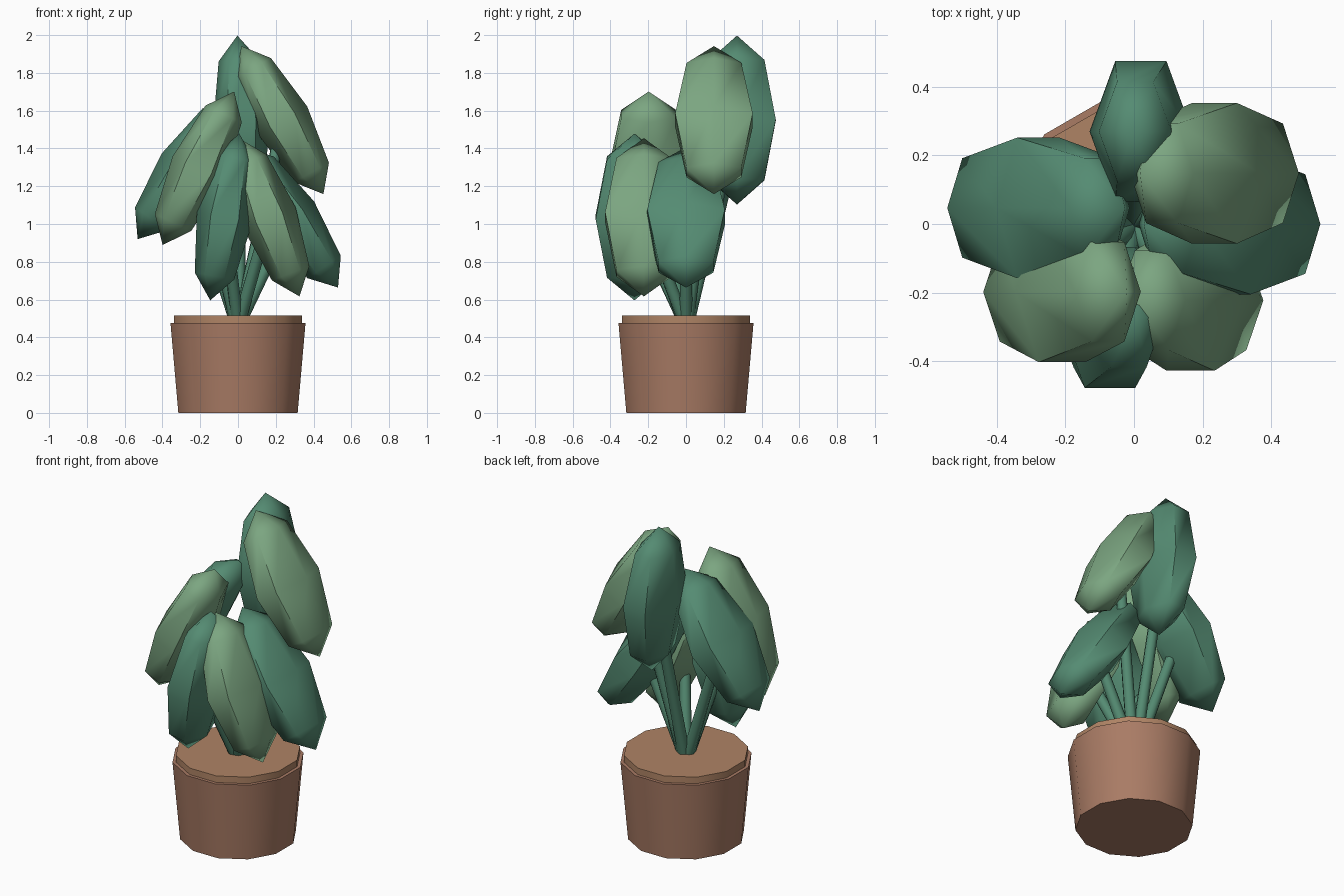
import bpy, bmesh
from math import sin, cos, pi, radians
from mathutils import Vector, Matrix

if "Cube" in bpy.data.objects:
    bpy.data.objects.remove(bpy.data.objects["Cube"])


def material(name, rgb):
    m = bpy.data.materials.new(name)
    m.diffuse_color = (*rgb, 1)
    m.use_nodes = True
    m.node_tree.nodes["Principled BSDF"].inputs["Base Color"].default_value = m.diffuse_color
    return m


DARK = material("dark_leaf_green", (0.09, 0.26, 0.17))
LIGHT = material("light_leaf_green", (0.20, 0.38, 0.22))
CLAY = material("clay", (0.40, 0.20, 0.13))
SOIL = material("soil", (0.43, 0.23, 0.13))


def lathe(name, profile, sides, mat, matrix=Matrix(), start=0.0, angle=35):
    """Closed solid from (radius, height) pairs, turned around z, then transformed."""
    bm = bmesh.new()
    rings = []
    for r, z in profile:
        rings.append([bm.verts.new((r * cos(start + 2 * pi * i / sides),
                                    r * sin(start + 2 * pi * i / sides), z))
                      for i in range(sides)])
    for a, b in zip(rings, rings[1:]):
        for i in range(sides):
            j = (i + 1) % sides
            bm.faces.new((a[i], a[j], b[j], b[i]))
    if profile[0][0] > 0:
        bm.faces.new(rings[0][::-1])
        bm.faces.new(rings[-1])
    bmesh.ops.remove_doubles(bm, verts=bm.verts, dist=1e-5)
    bm.transform(matrix)
    bmesh.ops.recalc_face_normals(bm, faces=bm.faces)
    mesh = bpy.data.meshes.new(name)
    bm.to_mesh(mesh)
    bm.free()
    mesh.materials.append(mat)
    ob = bpy.data.objects.new(name, mesh)
    bpy.context.collection.objects.link(ob)
    bpy.ops.object.select_all(action='DESELECT')
    ob.select_set(True)
    bpy.context.view_layer.objects.active = ob
    bpy.ops.object.shade_smooth_by_angle(angle=radians(angle))
    return ob


# Tapered pot and the raised soil disc
lathe("pot", [(0.327, 0), (0.37, 0.475)], 12, CLAY, start=radians(15))
lathe("soil", [(0.35, 0.44), (0.35, 0.515)], 12, SOIL, start=radians(15))

# Leaves: centre, tilt about y in degrees, colour
leaves = [
    ((0.02, 0.27, 1.55), -3, DARK),
    ((0.235, 0.148, 1.55), -29, LIGHT),
    ((-0.21, -0.198, 1.295), 25, LIGHT),
    ((-0.279, 0.047, 1.29), 34.3, DARK),
    ((-0.07, -0.273, 1.037), 9.9, DARK),
    ((0.165, -0.223, 1.035), -21, LIGHT),
    ((0.279, 0.0, 1.035), -34, DARK),
]
# Low-poly sphere profile: poles, two 45 degree rings and the equator
ball = [(cos(radians(a)) if abs(a) < 90 else 0, sin(radians(a)))
        for a in (-90, -45, 0, 45, 90)]

for n, (centre, tilt, mat) in enumerate(leaves, 1):
    c = Vector(centre)
    place = (Matrix.Translation(c) @ Matrix.Rotation(radians(tilt), 4, 'Y')
             @ Matrix.Diagonal((0.15, 0.237, 0.448, 1)))
    lathe(f"leaf_{n}", ball, 6, mat, place, angle=65)

    # Stem from the soil into the leaf
    base = Vector((c.x * 0.05, c.y * 0.05, 0.49))
    d = c - base
    aim = Matrix.Translation(base) @ d.to_track_quat('Z', 'Y').to_matrix().to_4x4()
    lathe(f"stem_{n}", [(0.034, 0), (0.030, d.length)], 8, DARK, aim, angle=50)
